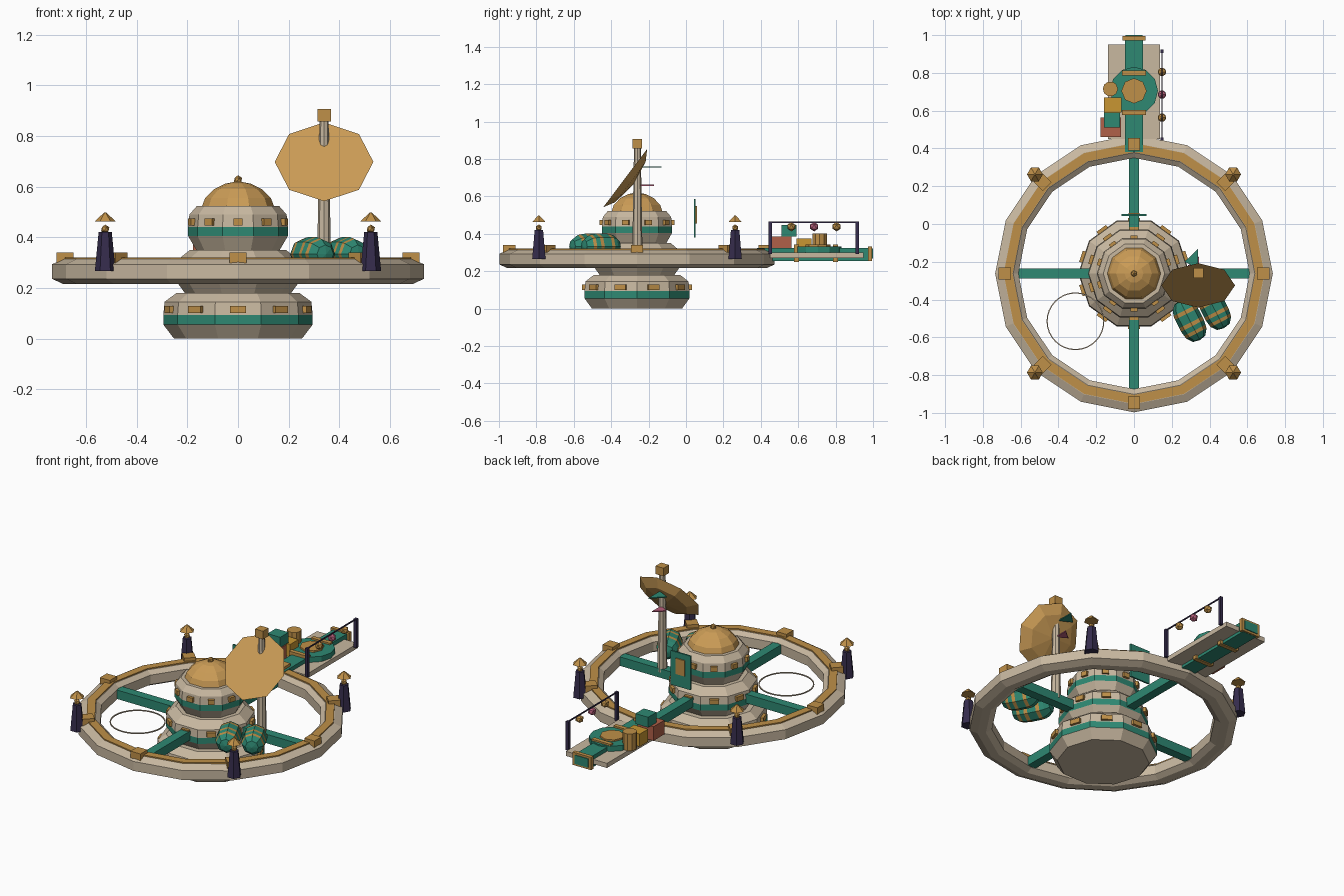
import bpy, bmesh, math
from mathutils import Matrix, Vector

if "Cube" in bpy.data.objects:
    bpy.data.objects.remove(bpy.data.objects["Cube"])

CY = -0.262  # y of the station centre


def srgb(h):
    out = []
    for i in (0, 2, 4):
        c = int(h[i:i + 2], 16) / 255
        out.append(c / 12.92 if c <= 0.04045 else ((c + 0.055) / 1.055) ** 2.4)
    return (*out, 1)


MATS = {}
for n, h in dict(cream="C8B8A0", gold="CB9C56", ochre="BF9048", teal="2E8872",
                 purple="352C4C", terracotta="B06048", pink="B8607C",
                 yellow="C89632").items():
    MATS[n] = bpy.data.materials.new(n)
    MATS[n].diffuse_color = srgb(h)


def finish(name, bm, mats, loc=(0, 0, 0), rot=(0, 0, 0)):
    bmesh.ops.remove_doubles(bm, verts=bm.verts, dist=1e-5)
    bmesh.ops.recalc_face_normals(bm, faces=bm.faces)
    me = bpy.data.meshes.new(name)
    bm.to_mesh(me)
    bm.free()
    for m in mats:
        me.materials.append(MATS[m])
    ob = bpy.data.objects.new(name, me)
    ob.location, ob.rotation_euler = loc, rot
    bpy.context.collection.objects.link(ob)
    return ob


def lathe(name, prof, sides, mats, loc=(0, 0, 0), rot=(0, 0, 0), seg=None, closed=False):
    """Spin (radius, height) points; seg gives a material index per profile step."""
    bm = bmesh.new()
    rings = []
    for r, z in prof:
        if r == 0:
            rings.append([bm.verts.new((0, 0, z))] * sides)
        else:
            rings.append([bm.verts.new((r * math.cos(a), r * math.sin(a), z))
                          for a in (2 * math.pi * i / sides for i in range(sides))])
    n = len(prof)
    for k in range(n if closed else n - 1):
        A, B = rings[k], rings[(k + 1) % n]
        for i in range(sides):
            j = (i + 1) % sides
            vs = list(dict.fromkeys((A[i], A[j], B[j], B[i])))
            f = bm.faces.new(vs)
            f.material_index = seg[k] if seg else 0
    return finish(name, bm, mats, loc, rot)


def box(name, x, y, z, mat, loc=(0, 0, 0), rot=(0, 0, 0)):
    """Box from (min, max) ranges."""
    bm = bmesh.new()
    bmesh.ops.create_cube(bm, size=1)
    for v in bm.verts:
        v.co = Vector([sum(r) / 2 + c * (r[1] - r[0]) for r, c in zip((x, y, z), v.co)])
    return finish(name, bm, [mat], loc, rot)


def ball(name, r, loc, mat):
    bm = bmesh.new()
    bmesh.ops.create_icosphere(bm, subdivisions=1, radius=r)
    return finish(name, bm, [mat], loc)


def cyl(name, r, z0, z1, sides, mat, x, y, r2=None):
    r2 = r if r2 is None else r2
    return lathe(name, [(0, z0), (r, z0), (r2, z1), (0, z1)], sides, [mat], (x, y, 0))


def polar(r, deg, z=0):
    a = math.radians(deg)
    return (r * math.cos(a), CY + r * math.sin(a), z)


# central hub: three stacked modules with teal belts
hub = [(0, 0), (0.253, 0), (0.295, 0.055), (0.295, 0.093), (0.29, 0.145), (0.243, 0.18),
       (0.21, 0.18), (0.245, 0.228), (0.245, 0.264), (0.24, 0.31), (0.19, 0.35),
       (0.165, 0.35), (0.197, 0.405), (0.197, 0.44), (0.192, 0.49), (0.163, 0.523), (0, 0.523)]
lathe("hub", hub, 10, ["cream", "teal"], (0, CY, 0),
      seg=[1 if k in (2, 7, 12) else 0 for k in range(len(hub) - 1)])

# hub windows on every facet
for lvl, (r, z, w) in enumerate([(0.281, 0.114, 0.062), (0.233, 0.285, 0.05), (0.187, 0.461, 0.037)]):
    for i in range(10):
        d = -90 + 36 * i
        box(f"window_{lvl}_{i}", (-0.014, 0.014), (-w / 2, w / 2), (-0.014, 0.014), "ochre",
            polar(r, d, z), (0, 0, math.radians(d)))

# dome and knob
lathe("dome", [(0.143, 0.52), (0.13, 0.555), (0.095, 0.59), (0.05, 0.612), (0, 0.622)], 10,
      ["gold"], (0, CY, 0))
ball("dome_knob", 0.018, (0, CY, 0.627), "ochre")

# outer ring with raised walkway
lathe("outer_ring", [(0.735, 0.236), (0.735, 0.293), (0.692, 0.314), (0.64, 0.314),
                     (0.612, 0.293), (0.612, 0.236), (0.645, 0.216), (0.692, 0.216)],
      16, ["cream"], (0, CY, 0), closed=True)
lathe("ring_walkway", [(0.69, 0.30), (0.69, 0.321), (0.643, 0.321), (0.643, 0.30)],
      16, ["ochre"], (0, CY, 0), closed=True)

# spokes, ring blocks and corner lamps
for i in range(4):
    box(f"spoke_{i}", (0.15, 0.632), (-0.027, 0.027), (0.238, 0.292), "teal",
        (0, CY, 0), (0, 0, math.pi / 2 * i))
for i in range(8):
    box(f"ring_block_{i}", (0.65, 0.717), (-0.033, 0.033), (0.295, 0.34), "ochre",
        (0, CY, 0), (0, 0, math.pi / 4 * i))
for i in range(4):
    x, y, _ = polar(0.742, 45 + 90 * i)
    cyl(f"lamp_post_{i}", 0.041, 0.266, 0.42, 6, "purple", x, y, 0.026)
    ball(f"lamp_light_{i}", 0.018, (x, y, 0.432), "ochre")
    cyl(f"lamp_cap_{i}", 0.042, 0.462, 0.498, 6, "ochre", x, y, 0.004)

# mast, dish and pennants
cyl("mast", 0.028, 0.27, 0.865, 8, "cream", 0.34, -0.26, 0.018)
box("mast_top", (0.314, 0.367), (-0.286, -0.234), (0.857, 0.906), "ochre")
lathe("dish", [(0, 0), (0.195, 0), (0.135, -0.035), (0, -0.055)], 8, ["gold"],
      (0.34, -0.325, 0.698), (math.radians(53), 0, 0))
for name, z, pts, mat in [
        ("upper_pennant", 0.757, [(0.34, -0.13), (0.268, -0.2), (0.34, -0.235)], "teal"),
        ("lower_pennant", 0.66, [(0.345, -0.17), (0.285, -0.22), (0.345, -0.255)], "pink")]:
    bm = bmesh.new()
    f = bm.faces.new([bm.verts.new((px, py, z - 0.003)) for px, py in pts])
    ext = bmesh.ops.extrude_face_region(bm, geom=[f])["geom"]
    bmesh.ops.translate(bm, vec=(0, 0, 0.006), verts=[v for v in ext if isinstance(v, bmesh.types.BMVert)])
    finish(name, bm, [mat])

# striped cargo bundles
for name, x, y, h in [("bundle_left", 0.295, -0.51, 0.118), ("bundle_right", 0.428, -0.455, 0.108)]:
    prof = [(0, -1), (0.037, -0.93), (0.058, -0.7), (0.066, -0.5), (0.068, -0.32), (0.068, 0.1),
            (0.068, 0.28), (0.064, 0.5), (0.06, 0.66), (0.037, 0.93), (0, 1)]
    lathe(name, [(r, t * h) for r, t in prof], 8, ["teal", "ochre"], (x, y, 0.333),
          (math.radians(90), 0, math.radians(27)),
          seg=[1 if k in (3, 5, 7) else 0 for k in range(10)])

# thin hoop floating between two spokes
lathe("hoop", [(0.153, 0.262), (0.153, 0.268), (0.147, 0.268), (0.147, 0.262)], 32, ["cream"],
      (-0.31, -0.515, 0), closed=True)

# door panel behind the hub
box("panel", (-0.066, 0.066), (0.042, 0.052), (0.38, 0.585), "teal")
box("panel_plate", (-0.03, 0.03), (0.05, 0.058), (0.455, 0.55), "ochre")

# pier
box("pier_deck", (-0.137, 0.137), (0.45, 0.95), (0.272, 0.3), "cream")
box("pier_beam", (-0.047, 0.047), (0.38, 0.985), (0.255, 0.324), "teal")
for i, y in enumerate((0.59, 0.80)):
    box(f"pier_band_{i}", (-0.063, 0.063), (y - 0.013, y + 0.013), (0.25, 0.342), "ochre")
box("pier_end", (-0.062, 0.062), (0.972, 0.995), (0.256, 0.333), "ochre")
box("pier_end_plate", (-0.045, 0.045), (0.994, 1.0), (0.268, 0.321), "teal")
cyl("pier_pad", 0.127, 0.3, 0.332, 12, "teal", 0, 0.705)
cyl("pier_pad_hatch", 0.067, 0.33, 0.342, 8, "ochre", 0, 0.705)

# cargo on the pier
box("low_crate", (-0.178, -0.07), (0.46, 0.565), (0.3, 0.385), "terracotta")
box("stacked_crate", (-0.16, -0.075), (0.51, 0.59), (0.385, 0.447), "teal")
box("yellow_crate", (-0.16, -0.065), (0.59, 0.67), (0.3, 0.376), "yellow")
cyl("barrel", 0.04, 0.3, 0.402, 10, "ochre", -0.125, 0.715)

# string of lights along the pier
for i, y in enumerate((0.45, 0.915)):
    box(f"light_pole_{i}", (0.139, 0.157), (y - 0.009, y + 0.009), (0.292, 0.466), "purple")
box("light_string", (0.145, 0.151), (0.45, 0.915), (0.459, 0.466), "purple")
for i, (y, m) in enumerate([(0.563, "ochre"), (0.685, "pink"), (0.805, "ochre")]):
    ball(f"string_light_{i}", 0.025, (0.148, y, 0.438), m)

for m in bpy.data.materials:
    if m.users and not m.is_grease_pencil:
        m.use_nodes = True
        m.node_tree.nodes["Principled BSDF"].inputs["Base Color"].default_value = m.diffuse_color
